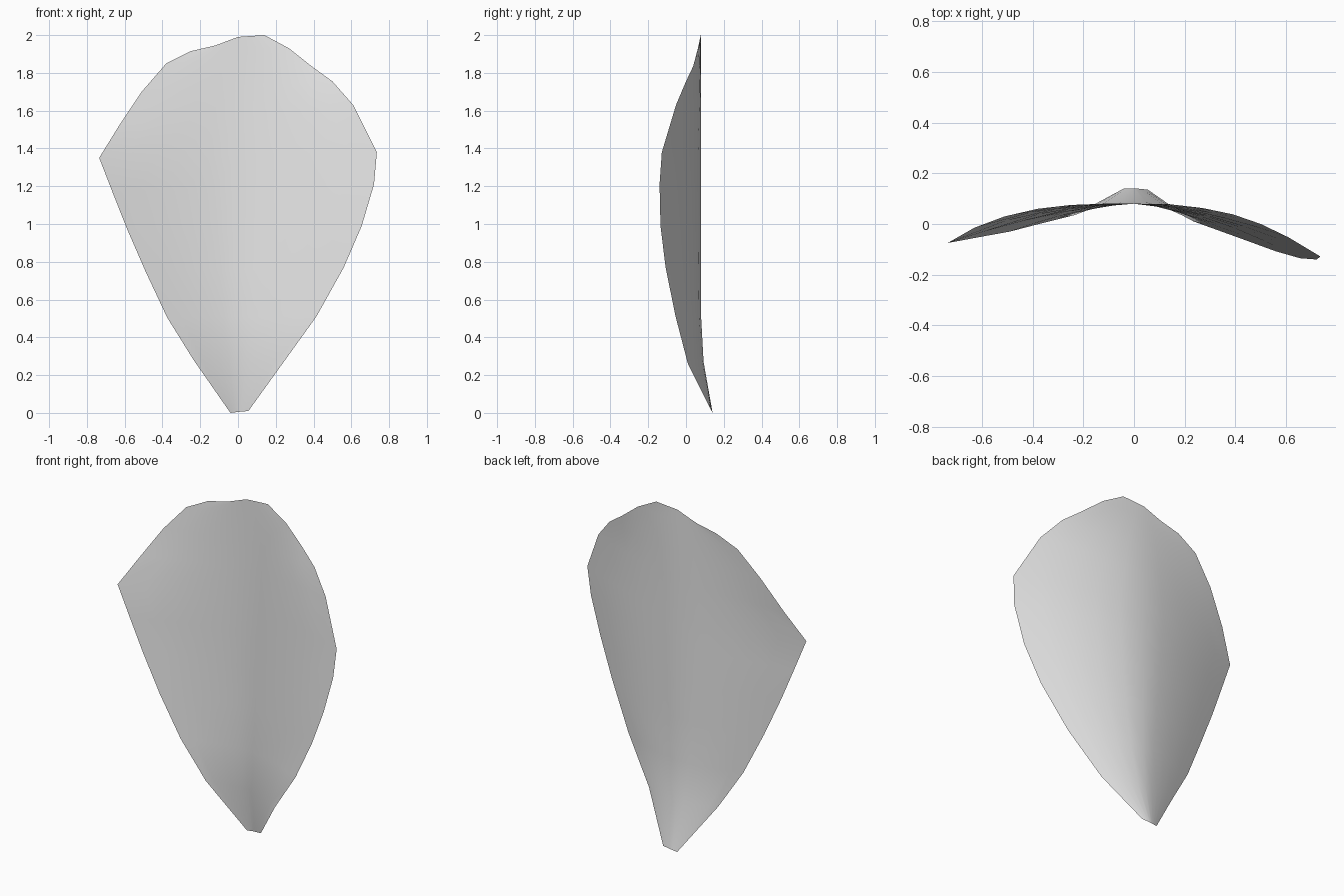
import bpy
import bmesh

cube = bpy.data.objects.get("Cube")
if cube:
    bpy.data.objects.remove(cube, do_unlink=True)

# One pale grey for the whole petal
grey = bpy.data.materials.new("pale grey")
grey.use_nodes = True
colour = (0.8, 0.8, 0.8, 1)
grey.diffuse_color = colour
grey.node_tree.nodes["Principled BSDF"].inputs["Base Color"].default_value = colour

# Petal rim from base to tip: left point, right point, depth of the midrib
rows = [
    ((-.04, .14, 0), (.055, .135, .01), .14),
    ((-.235, .035, .28), (.235, .01, .26), .093),
    ((-.375, 0, .505), (.415, -.055, .51), .08),
    ((-.49, -.03, .75), (.56, -.108, .77), .08),
    ((-.59, -.048, .98), (.655, -.135, .99), .08),
    ((-.665, -.062, 1.17), (.72, -.14, 1.21), .08),
    ((-.735, -.075, 1.35), (.735, -.128, 1.38), .08),
    ((-.63, -.015, 1.52), (.61, -.053, 1.63), .08),
    ((-.51, .03, 1.7), (.5, 0, 1.755), .08),
    ((-.38, .06, 1.85), (.39, .038, 1.835), .08),
    ((-.25, .075, 1.915), (.27, .063, 1.93), .08),
    ((-.12, .08, 1.945), (.14, .078, 2), .08),
]
HALF = 5      # strips on each side of the midrib
CURL = 1.6    # how strongly each cross-section bends toward the rim


def row_point(left, right, rib, u):
    side = right if u > 0 else left
    t = abs(u)
    z = left[2] + (right[2] - left[2]) * (u + 1) / 2
    return side[0] * t, rib + (side[1] - rib) * t ** CURL, z


# Petal surface lofted across the midrib
bm = bmesh.new()
grid = [[bm.verts.new(row_point(*row, i / HALF)) for i in range(-HALF, HALF + 1)]
        for row in rows]
for low, high in zip(grid, grid[1:]):
    for i in range(2 * HALF):
        bm.faces.new((low[i], low[i + 1], high[i + 1], high[i]))

# Slight rise at the middle of the tip
for i, v in enumerate(grid[-1]):
    v.co.z += .018 * (1 - abs(i / HALF - 1))

mesh = bpy.data.meshes.new("petal")
bm.to_mesh(mesh)
bm.free()
mesh.materials.append(grey)
mesh.shade_smooth()
petal = bpy.data.objects.new("petal", mesh)
bpy.context.collection.objects.link(petal)
